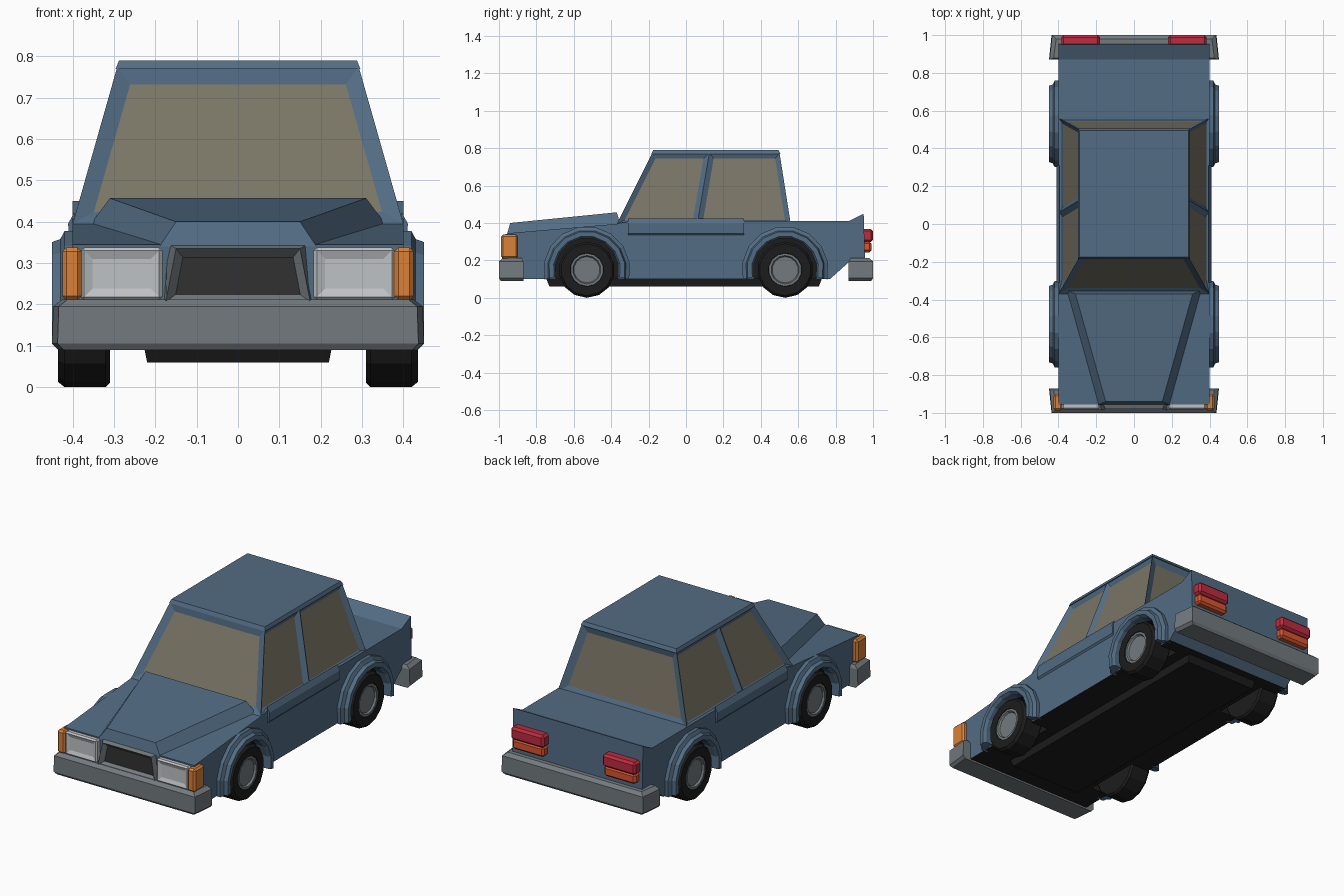
import bpy, bmesh, math
from mathutils import Matrix, Vector

if "Cube" in bpy.data.objects:
    bpy.data.objects.remove(bpy.data.objects["Cube"])


def material(name, r, g, b):
    m = bpy.data.materials.new(name)
    m.diffuse_color = (r, g, b, 1)
    m.use_nodes = True
    m.node_tree.nodes["Principled BSDF"].inputs["Base Color"].default_value = m.diffuse_color
    return m


BLUE = material("blue paint", 0.085, 0.15, 0.23)
GLASS = material("tinted glass", 0.19, 0.175, 0.13)
GREY = material("bumper grey", 0.17, 0.195, 0.21)
LENS = material("headlight white", 0.52, 0.54, 0.56)
AMBER = material("indicator amber", 0.70, 0.22, 0.04)
RED = material("tail red", 0.50, 0.025, 0.05)
SCARLET = material("tail orange red", 0.70, 0.09, 0.03)
BLACK = material("black rubber", 0.012, 0.012, 0.012)
DARK = material("grille black", 0.03, 0.03, 0.03)


def finish(name, bm, mats, mirror=False, bevel=0):
    bmesh.ops.recalc_face_normals(bm, faces=bm.faces[:])
    if bevel:
        bmesh.ops.bevel(bm, geom=bm.edges[:], offset=bevel, segments=1,
                        affect='EDGES', profile=0.5)
    me = bpy.data.meshes.new(name)
    bm.to_mesh(me)
    bm.free()
    for m in mats:
        me.materials.append(m)
    ob = bpy.data.objects.new(name, me)
    bpy.context.collection.objects.link(ob)
    if mirror:
        ob.modifiers.new("mirror", 'MIRROR')
    return ob


def skin(rings, closed=False):
    """Join equal rings of points; cap the ends unless closed."""
    bm = bmesh.new()
    vs = [[bm.verts.new(p) for p in r] for r in rings]
    n = len(vs[0])
    for a, b in zip(vs, vs[1:]):
        for i in range(n):
            j = (i + 1) % n
            bm.faces.new((a[i], a[j], b[j], b[i]))
    bm.faces.new(vs[0])
    bm.faces.new(vs[-1])
    bmesh.ops.recalc_face_normals(bm, faces=bm.faces[:])
    return bm


def prism(profile, x0, x1):
    return skin([[(x, y, z) for y, z in profile] for x in (x0, x1)])


def rect(x0, x1, y0, y1, z):
    return [(x0, y0, z), (x1, y0, z), (x1, y1, z), (x0, y1, z)]


def box(x0, x1, y0, y1, z0, z1):
    return skin([rect(x0, x1, y0, y1, z0), rect(x0, x1, y0, y1, z1)])


def inset(bm, test, thick, depth, mat=0):
    bm.normal_update()
    faces = [f for f in bm.faces if test(f)]
    bmesh.ops.inset_individual(bm, faces=faces, thickness=thick, depth=depth,
                               use_even_offset=True)
    for f in faces:
        f.material_index = mat


# body shell with wheel wells cut out
side = [(-0.95, 0.10), (-0.955, 0.345), (-0.37, 0.395), (-0.30, 0.41), (0.87, 0.41),
        (0.95, 0.45), (0.957, 0.20), (0.87, 0.19), (0.77, 0.10)]
body = finish("body", prism(side, -0.40, 0.40), [BLUE, BLACK])
bm = bmesh.new()
for sx in (-1, 1):
    for wy in (-0.53, 0.53):
        bmesh.ops.create_cone(bm, cap_ends=True, segments=16, radius1=0.175, radius2=0.175,
                              depth=0.22, matrix=Matrix.Translation((sx * 0.40, wy, 0.15))
                              @ Matrix.Rotation(math.pi / 2, 4, 'Y'))
cutter = finish("wheel_well_cutter", bm, [BLACK])
cutter.hide_render = True
mod = body.modifiers.new("wells", 'BOOLEAN')
mod.operation, mod.solver, mod.object = 'DIFFERENCE', 'EXACT', cutter
bpy.context.view_layer.objects.active = body
bpy.ops.object.modifier_apply(modifier="wells")
bpy.data.objects.remove(cutter)
for p in body.data.polygons:
    c = p.center
    in_well = abs(c.x) < 0.395 and math.hypot(abs(c.y) - 0.53, c.z - 0.15) < 0.19
    p.material_index = 1 if in_well or (p.normal.z < -0.9 and c.z < 0.12) else 0

# raised bonnet panel, narrowing to the front
front = [(-0.19, -0.957, 0.34), (0.19, -0.957, 0.34), (0.15, -0.94, 0.40), (-0.15, -0.94, 0.40)]
back = [(-0.36, -0.35, 0.39), (0.36, -0.35, 0.39), (0.31, -0.37, 0.457), (-0.31, -0.37, 0.457)]
finish("bonnet", skin([front, back]), [BLUE])

# cabin: sides split at the door pillar, windows inset
bm = bmesh.new()
low = [(-0.37, 0.395), (0.06, 0.395), (0.56, 0.395)]
top = [(-0.18, 0.775), (0.125, 0.775), (0.50, 0.775)]
grid = {(s, k, i): bm.verts.new((s * x, y, z))
        for s in (-1, 1) for k, (row, x) in enumerate(((low, 0.40), (top, 0.292)))
        for i, (y, z) in enumerate(row)}
for s in (-1, 1):
    for i in (0, 1):
        bm.faces.new([grid[s, 0, i], grid[s, 0, i + 1], grid[s, 1, i + 1], grid[s, 1, i]])
for i in (0, 2):
    bm.faces.new([grid[-1, 0, i], grid[1, 0, i], grid[1, 1, i], grid[-1, 1, i]])
for k in (0, 1):
    bm.faces.new([grid[-1, k, i] for i in (0, 1, 2)] + [grid[1, k, i] for i in (2, 1, 0)])
bmesh.ops.recalc_face_normals(bm, faces=bm.faces[:])
inset(bm, lambda f: abs(f.normal.x) > 0.8, 0.027, -0.018, 1)
inset(bm, lambda f: abs(f.normal.y) > 0.7 and f.calc_area() > 0.15, 0.04, -0.015, 1)
finish("cabin", bm, [BLUE, GLASS])

# roof slab
finish("roof", skin([rect(-0.296, 0.296, -0.185, 0.505, 0.77),
                     rect(-0.288, 0.288, -0.175, 0.495, 0.79)]), [BLUE])

# shoulder line below the side windows
belt = [(0.395, 0.33), (0.408, 0.345), (0.411, 0.395), (0.395, 0.425)]
finish("door_shoulder", skin([[(x, y, z) for x, z in belt] for y in (-0.31, 0.31)]),
       [BLUE], mirror=True)

for tag, wy in (("front", -0.53), ("rear", 0.53)):
    # flared wheel arch, swept round the wheel
    section = [(0.17, 0.38), (0.17, 0.435), (0.18, 0.45), (0.205, 0.45), (0.212, 0.43),
               (0.232, 0.42), (0.232, 0.38)]
    rings = []
    for i in range(10):
        a = math.radians(-13 + 206 * i / 9)
        rings.append([(x, wy + r * math.cos(a), 0.15 + r * math.sin(a)) for r, x in section])
    finish(tag + "_wheel_arch", skin(rings), [BLUE], mirror=True)

    # tyre and dished hub, lathed with 14 sides
    for part, prof, mat in (
            ("tyre", [(0.14, 0.31), (0.15, 0.32), (0.15, 0.42), (0.138, 0.435),
                      (0.09, 0.435), (0.085, 0.42)], BLACK),
            ("hub", [(0.088, 0.40), (0.088, 0.432), (0.076, 0.432), (0.07, 0.422)], GREY)):
        rings = [[(x, wy + r * math.sin(2 * math.pi * i / 14),
                   0.15 - r * math.cos(2 * math.pi * i / 14)) for i in range(14)]
                 for r, x in prof]
        finish(tag + "_" + part, skin(rings), [mat], mirror=True)

# bumpers
for tag, s in (("front", -1), ("rear", 1)):
    bm = skin([rect(-0.435, 0.435, 0.87, 0.99, 0.09), rect(-0.45, 0.45, 0.87, 1.0, 0.105),
               rect(-0.447, 0.447, 0.87, 1.0, 0.195), rect(-0.425, 0.425, 0.88, 0.98, 0.212)])
    for v in bm.verts:
        if v.co.y > 0.95:
            v.co.x *= 0.97
        v.co.y *= s
    finish(tag + "_bumper", bm, [GREY])

# underbody
finish("underbody", skin([rect(-0.22, 0.22, -0.73, 0.71, 0.06),
                          rect(-0.23, 0.23, -0.75, 0.73, 0.11)]), [BLACK])

# grille with recessed dark opening
bm = skin([[(-0.18, -0.94, 0.205), (0.18, -0.94, 0.205), (0.17, -0.94, 0.348), (-0.17, -0.94, 0.348)],
           [(-0.175, -0.985, 0.205), (0.175, -0.985, 0.205), (0.15, -0.98, 0.335), (-0.15, -0.98, 0.335)]])
inset(bm, lambda f: f.normal.y < -0.9, 0.02, -0.025, 1)
finish("grille", bm, [GREY, DARK])

# headlights and wrap-round indicators
bm = box(0.183, 0.38, -0.982, -0.94, 0.21, 0.338)
bmesh.ops.bevel(bm, geom=bm.edges[:], offset=0.008, segments=1, affect='EDGES', profile=0.5)
inset(bm, lambda f: f.normal.y < -0.9, 0.02, -0.008)
finish("headlight", bm, [LENS], mirror=True)
finish("indicator", box(0.378, 0.425, -0.988, -0.90, 0.21, 0.338), [AMBER], mirror=True, bevel=0.01)

# tail lights: red above, orange red below
finish("tail_light_upper", box(0.18, 0.385, 0.94, 1.0, 0.298, 0.368), [RED], mirror=True, bevel=0.012)
finish("tail_light_lower", box(0.185, 0.38, 0.94, 0.992, 0.243, 0.302), [SCARLET], mirror=True, bevel=0.012)
